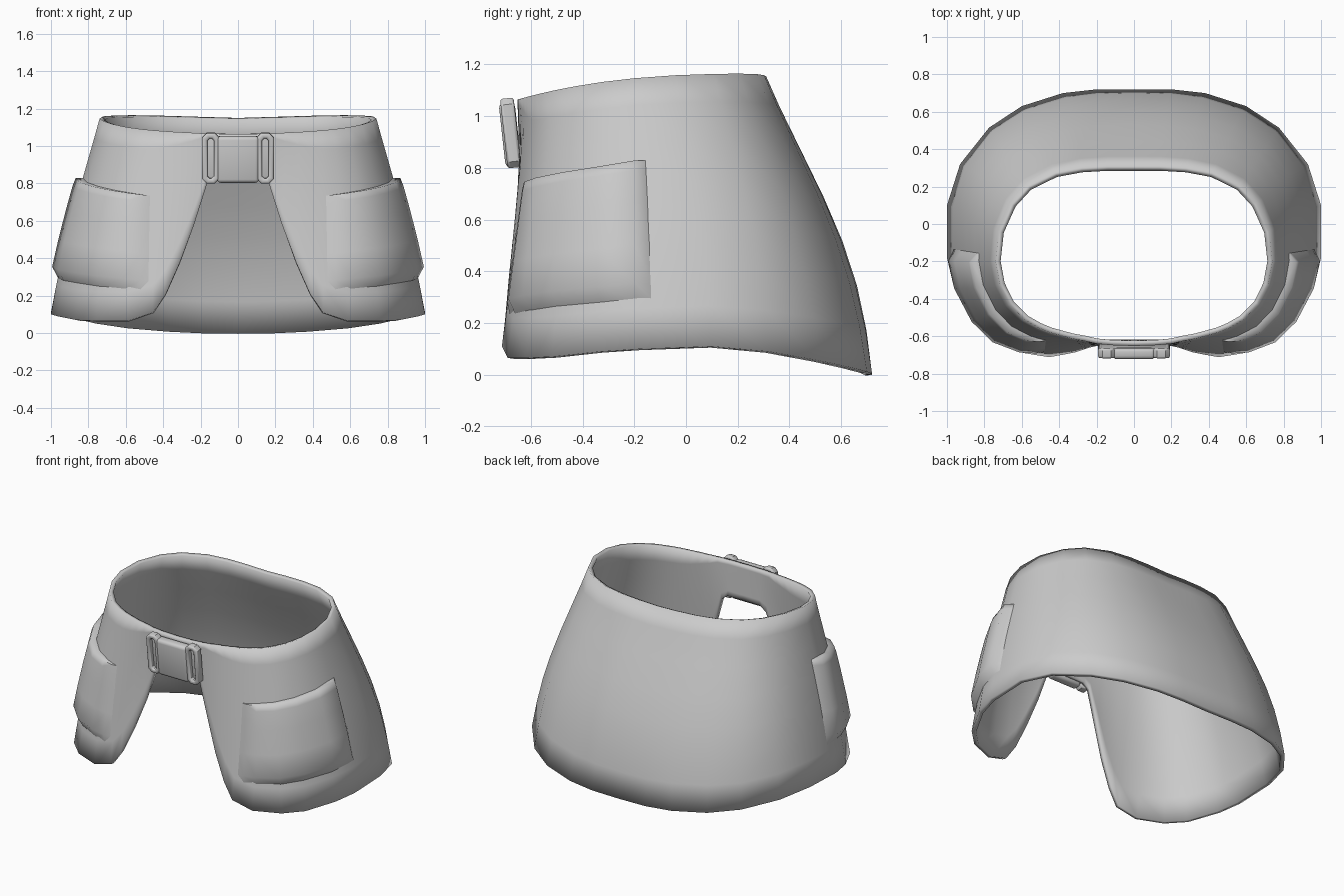
import bpy, bmesh, math
from mathutils import Vector

if "Cube" in bpy.data.objects:
    bpy.data.objects.remove(bpy.data.objects["Cube"])

cloth = bpy.data.materials.new("grey")
cloth.diffuse_color = (0.6, 0.6, 0.6, 1)
cloth.use_nodes = True
cloth.node_tree.nodes["Principled BSDF"].inputs["Base Color"].default_value = cloth.diffuse_color

# Half outline, front to back: waist x, y, then lower edge x, y, z
COLS = [
    (0, -.652, 0, -.645, .83), (.12, -.648, .12, -.645, .83),
    (.2, -.64, .165, -.645, .80), (.265, -.625, .235, -.66, .58),
    (.33, -.613, .31, -.685, .38), (.39, -.597, .385, -.70, .21),
    (.45, -.58, .455, -.712, .11), (.51, -.555, .59, -.69, .065),
    (.585, -.512, .76, -.62, .065), (.665, -.43, .867, -.517, .07),
    (.717, -.325, .965, -.33, .09), (.74, -.2, 1.0, -.18, .10),
    (.722, -.04, 1.0, .1, .11), (.655, .108, .93, .32, .09),
    (.565, .205, .775, .515, .055), (.42, .276, .6, .63, .03),
    (.28, .302, .38, .70, .012), (.14, .31, .2, .72, .003),
    (0, .31, 0, .72, 0)]
LAST = len(COLS) - 1
ROWS = (0, .1, .24, .4, .55, .7, .85, 1)


def waist_z(x, y):
    dip = .015 * max(0, 1 - x / .5) if y > 0 else 0
    return 1.165 - .1 * max(0, (.31 - y) / .96) ** 2.7 - dip


def column(c, t):
    """Point on one outline column, t = 0 at the waist and 1 at the hem."""
    tx, ty, bx, by, bz = COLS[c]
    p = Vector((tx, ty, waist_z(tx, ty))).lerp(Vector((bx, by, bz)), t)
    bulge = math.sin(math.pi * t ** 1.3)
    p.y += max(0, (c - 11) / 7) ** .6 * .07 * bulge
    if 6 < c < 16:
        p.x += (.018 if c < 13 else .028 if c < 15 else .015) * bulge
    return p


def surface(c, z):
    """Point on the skirt at fractional column c and height z."""
    i = min(int(c), LAST - 1)
    pts = []
    for k in (i, i + 1):
        top, low = waist_z(*COLS[k][:2]), COLS[k][4]
        pts.append(column(k, (top - z) / (top - low)))
    return pts[0].lerp(pts[1], c - i)


def grid(name, rows, wrap=False):
    """Mesh from equal rows of points; wrap closes both directions."""
    bm = bmesh.new()
    vs = [[bm.verts.new(p) for p in row] for row in rows]
    n, m = len(vs), len(vs[0])
    for i in range(n if wrap else n - 1):
        for j in range(m if wrap else m - 1):
            a, b = (i + 1) % n, (j + 1) % m
            bm.faces.new((vs[i][j], vs[i][b], vs[a][b], vs[a][j]))
    if wrap:
        bmesh.ops.recalc_face_normals(bm, faces=bm.faces)
    me = bpy.data.meshes.new(name)
    bm.to_mesh(me)
    bm.free()
    ob = bpy.data.objects.new(name, me)
    bpy.context.collection.objects.link(ob)
    me.materials.append(cloth)
    return ob


def mirror(ob):
    ob.modifiers.new("mirror", 'MIRROR').merge_threshold = .0005


def finish(ob, bevel=0, segments=2, angle=40):
    if bevel:
        b = ob.modifiers.new("bevel", 'BEVEL')
        b.width, b.segments = bevel, segments
        b.limit_method, b.angle_limit = 'ANGLE', math.radians(50)
    bpy.ops.object.select_all(action='DESELECT')
    ob.select_set(True)
    bpy.context.view_layer.objects.active = ob
    bpy.ops.object.convert(target='MESH')
    bpy.ops.object.shade_smooth_by_angle(angle=math.radians(angle))


# Skirt with open front, thickened inward, softly shaded over its edges
skirt = grid("skirt", [[column(c, t) for t in ROWS] for c in range(LAST + 1)])
mirror(skirt)
s = skirt.modifiers.new("thickness", 'SOLIDIFY')
s.thickness, s.offset = .028, -1
finish(skirt, angle=180)

# Side pockets: raised patches, stepped at top and bottom, blended at the sides
steps = [(6.1, -.1), (6.5, .4), (7.1, .8), (8, 1), (9, 1), (10, 1),
         (10.95, 1), (11.2, -.1)]
levels = [(0, -.1), (0, .9), (.07, 1), (.3, 1), (.6, 1), (.88, 1), (1, -.1)]
rows = []
for c, side in steps:
    f = min(1, (c - 6.1) / 4.85)
    top, low = .735 + .093 * f ** 1.3, .215 + .075 * f
    row = []
    for v, lift in levels:
        z = top + (low - top) * v
        along = surface(c + .4, z) - surface(c - .4, z)
        out = Vector((along.y, -along.x, 0)).normalized()
        amount = side * lift if min(side, lift) > 0 else -.1
        row.append(surface(c, z) + out * .044 * amount)
    rows.append(row)
pocket = grid("side_pockets", rows)
mirror(pocket)
finish(pocket, angle=75)


# Belt buckle: middle plate between two slotted frames
def place(ob):
    ob.location = (0, -.68, .935)
    ob.rotation_euler = (.11, 0, 0)


def oblong(cx, w, h, cut, y):
    return [Vector((cx + sx * (w - a), y, sz * (h - b))) for sx, sz, a, b in (
        (1, 1, 0, cut), (1, 1, cut, 0), (-1, 1, cut, 0), (-1, 1, 0, cut),
        (-1, -1, 0, cut), (-1, -1, cut, 0), (1, -1, cut, 0), (1, -1, 0, cut))]


frame = grid("buckle_frames", [
    oblong(.146, .046, .135, .024, .028), oblong(.146, .046, .135, .024, -.025),
    oblong(.146, .017, .108, .012, -.025), oblong(.146, .017, .108, .012, .028)],
    wrap=True)
mirror(frame)
place(frame)
finish(frame, .011, 3)

# Buckle plate, and the strap seen through the frame slots
for name, size, y, z, bevel in (
        ("buckle_plate", (.225, .062, .25), -.001, -.006, .02),
        ("buckle_strap", (.35, .024, .23), .016, 0, .004)):
    bpy.ops.mesh.primitive_cube_add(size=1)
    part = bpy.context.object
    part.name = name
    part.data.materials.append(cloth)
    for v in part.data.vertices:
        v.co = (v.co.x * size[0], v.co.y * size[1] + y, v.co.z * size[2] + z)
    place(part)
    finish(part, bevel, 3)
